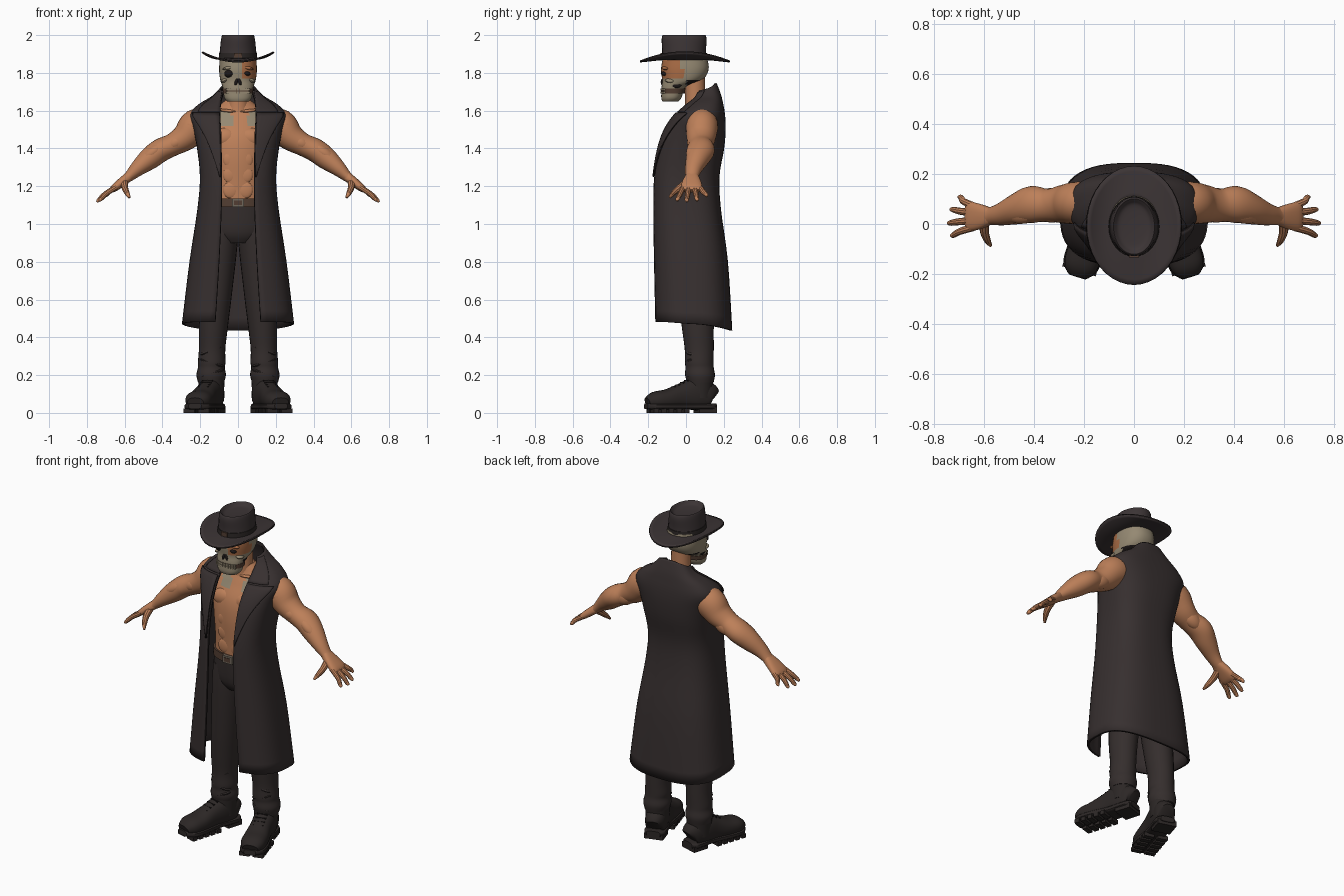
import bpy, bmesh, math
from mathutils import Vector, Matrix

if "Cube" in bpy.data.objects:
    bpy.data.objects.remove(bpy.data.objects["Cube"])

def material(name, *rgb):
    m = bpy.data.materials.new(name)
    m.use_nodes = True
    m.diffuse_color = (*rgb, 1)
    m.node_tree.nodes["Principled BSDF"].inputs["Base Color"].default_value = (*rgb, 1)
    return m

COAT = material("charcoal coat", .038, .029, .029)
HAT = material("charcoal felt", .044, .034, .035)
CLOTH = material("dark trousers", .035, .027, .026)
BOOT = material("black leather", .025, .02, .019)
SKIN = material("tan skin", .51, .215, .1)
SCAR = material("raw skin", .4, .15, .06)
BONE = material("old bone", .3, .25, .17)
DARK = material("near black", .012, .009, .009)
BELT = material("brown leather", .085, .048, .032)
METAL = material("dull metal", .16, .135, .105)
made = []

def finish(name, bm, *mats, rule=None):
    bmesh.ops.recalc_face_normals(bm, faces=bm.faces)
    if rule:
        for f in bm.faces:
            f.material_index = int(rule(f.calc_center_median()))
    me = bpy.data.meshes.new(name)
    bm.to_mesh(me)
    bm.free()
    ob = bpy.data.objects.new(name, me)
    bpy.context.collection.objects.link(ob)
    for m in mats:
        me.materials.append(m)
    made.append(ob)
    return ob

def thicken(ob, thickness):
    mod = ob.modifiers.new("thickness", 'SOLIDIFY')
    mod.thickness, mod.offset, mod.material_offset_rim = thickness, 0, 1

def sample(rows, v):
    """Smooth value between rows, v counted in rows."""
    i = min(int(v), len(rows) - 2)
    t = v - i
    a, b = rows[i], rows[i + 1]
    p, q = rows[max(i - 1, 0)], rows[min(i + 2, len(rows) - 1)]
    return [.5 * (2 * y + (z - x) * t + (2 * x - 5 * y + 4 * z - w) * t * t
                  + (3 * y - x - 3 * z + w) * t ** 3) for x, y, z, w in zip(p, a, b, q)]

def power(c, e):
    return math.copysign(abs(c) ** e, c)

def skin_grid(bm, grid, close):
    vs = [[bm.verts.new(p) for p in ring] for ring in grid]
    for r0, r1 in zip(vs, vs[1:]):
        for k in range(len(r0) - (not close)):
            j = (k + 1) % len(r0)
            bm.faces.new((r0[k], r0[j], r1[j], r1[k]))
    return vs

def loft(name, rows, *mats, n=24, steps=4, ref=None, e=1, rule=None, side=1, turn=None):
    """Rows are x, y, z, radius a, radius b. Rings lie flat, or follow the path if ref is given."""
    total = (len(rows) - 1) * steps
    pts = [sample(rows, i / steps) for i in range(total + 1)]
    grid = []
    for i, (x, y, z, a, b) in enumerate(pts):
        u, w = Vector((1, 0, 0)), Vector((0, 1, 0))
        if ref:
            t = Vector(pts[min(i + 1, total)][:3]) - Vector(pts[max(i - 1, 0)][:3])
            u = Vector(ref)
            u = (u - t * (u.dot(t) / t.dot(t))).normalized()
            w = t.normalized().cross(u)
        ring = []
        for k in range(n):
            g = math.tau * k / n
            p = Vector((x, y, z)) + u * a * power(math.cos(g), e) + w * b * power(math.sin(g), e)
            p = turn @ p if turn else p
            ring.append((p.x * side, p.y, p.z))
        grid.append(ring)
    bm = bmesh.new()
    vs = skin_grid(bm, grid, True)
    bm.faces.new(vs[0])
    bm.faces.new(vs[-1])
    return finish(name, bm, *mats, rule=rule)

def ball(name, loc, size, mat, tilt=0):
    bm = bmesh.new()
    m = Matrix.Translation(loc) @ Matrix.Rotation(tilt, 4, 'Y') @ Matrix.Diagonal((*size, 1))
    bmesh.ops.create_uvsphere(bm, u_segments=16, v_segments=10, radius=1, matrix=m)
    return finish(name, bm, mat)

def box(name, loc, size, mat, turn=Matrix()):
    bm = bmesh.new()
    bmesh.ops.create_cube(bm, size=1, matrix=turn @ Matrix.Translation(loc) @ Matrix.Diagonal((*size, 1)))
    return finish(name, bm, mat)

# Hat: crown with a shallow dented top, band, curled brim
HY = -.01
loft("hat_crown", [(0, HY, 1.87, .1, .118), (0, HY, 1.92, .096, .116), (0, HY, 1.975, .09, .119),
                   (0, HY, 2.0, .084, .113), (0, HY, 1.995, .077, .104), (0, HY, 1.982, .06, .085),
                   (0, HY, 1.978, .02, .03)], HAT, n=32)
loft("hat_band", [(0, HY, 1.875, .102, .121), (0, HY, 1.905, .1, .12)], BOOT, n=32, steps=1)
box("hat_badge", (0, HY - .121, 1.893), (.04, .008, .025), BELT)
bm = bmesh.new()
brim = []
for i in range(7):
    r = i / 6
    brim.append([((.09 + .1 * r) * math.sin(g), -.006 - (.11 + .128 * r) * math.cos(g),
                  1.874 + .036 * r * r * math.sin(g) ** 2 - .014 * r * math.cos(g) ** 2)
                 for g in [math.tau * k / 40 for k in range(40)]])
skin_grid(bm, brim, True)
thicken(finish("hat_brim", bm, HAT, DARK), .01)

# Head: skull with living skin over one eye and a dark hollow underneath
def skull_colour(c):
    if c.z < 1.764 and c.y > .0:
        return 2
    return c.x > .025 and c.z > 1.768 and c.y < -.02

loft("skull", [(0, -.083, 1.648, .056, .042), (0, -.077, 1.67, .073, .054), (0, -.065, 1.725, .081, .064),
               (0, -.02, 1.762, .094, .106), (0, -.006, 1.82, .1, .126), (0, -.006, 1.89, .095, .115)],
     BONE, SCAR, DARK, n=36, steps=6, e=.88, rule=skull_colour)
ball("right_eye_socket", (-.046, -.112, 1.797), (.027, .02, .021), DARK, -.25)
ball("left_eye_socket", (.046, -.112, 1.797), (.02, .018, .012), DARK, .25)
for s, name in ((1, "left"), (-1, "right")):
    ball(name + "_cheekbone", (.07 * s, -.083, 1.76), (.022, .028, .011), BONE, .3 * s)
    ball(name + "_brow", (.046 * s, -.107, 1.827), (.036, .02, .01), SCAR if s > 0 else BONE, .2 * s)
    ball(name + "_nostril", (.009 * s, -.121, 1.752), (.009, .013, .021), DARK, -.3 * s)
    ball(name + "_jaw_hollow", (.078 * s, -.05, 1.735), (.008, .026, .015), DARK)
loft("mouth_gap", [(0, -.069, 1.691, .08, .0625), (0, -.067, 1.717, .0815, .0645)], BELT, n=36, steps=1, e=.88)
for row in (1.697, 1.711):
    for k in range(9):
        g = (k - 4) * .19
        box("tooth", (.08 * power(math.sin(g), .88), -.068 - .063 * power(math.cos(g), .88), row),
            (.014, .01, .011), BONE)

# Torso
loft("neck", [(0, .05, 1.52, .075, .07), (0, .05, 1.62, .058, .055), (0, .045, 1.79, .056, .055)], SKIN)
loft("torso", [(0, .02, 1.08, .155, .1), (0, .02, 1.2, .15, .105), (0, .03, 1.35, .165, .12),
               (0, .05, 1.46, .185, .125), (0, .075, 1.55, .185, .105), (0, .08, 1.61, .12, .08),
               (0, .06, 1.66, .06, .05)], SKIN, BONE, n=48, steps=8,
     rule=lambda c: (-.1 < c.x < -.032 or .052 < c.x < .1) and 1.515 < c.z < 1.602 and c.y < .05)
for s in (1, -1):
    ball("pectoral", (.068 * s, -.03, 1.455), (.074, .045, .056), SKIN, .15 * s)
    ball("collarbone", (.06 * s, .002, 1.6), (.06, .014, .008), SKIN, -.12 * s)
    for z in (1.18, 1.26, 1.34):
        ball("abdominal", (.038 * s, -.075, z), (.042, .0115, .044), SKIN)

# Belt and trousers
loft("pelvis", [(0, .035, .9, .1, .08), (0, .035, .96, .165, .11), (0, .025, 1.11, .16, .108)], CLOTH)
loft("belt", [(0, .022, 1.09, .165, .115), (0, .022, 1.135, .163, .115)], BELT, n=32, steps=1)
box("buckle", (0, -.097, 1.113), (.065, .014, .044), METAL)
box("buckle_centre", (0, -.104, 1.113), (.04, .006, .024), BELT)

def leg(s, side):
    loft(side + "_trouser_leg",
         [(.085, .04, 1.04, .085, .1), (.092, .045, .9, .09, .105), (.115, .055, .62, .082, .095),
          (.13, .062, .46, .077, .085), (.137, .07, .34, .07, .077), (.139, .07, .27, .073, .076),
          (.141, .072, .24, .071, .075), (.142, .074, .2, .078, .079), (.143, .076, .16, .068, .07)],
         CLOTH, side=s)
    # Creases slanting across the shin
    for z, tilt in ((.33, .35), (.265, -.3), (.21, .3)):
        ball(side + "_trouser_crease", (.139 * s, .037, z), (.067, .042, .016), CLOTH, tilt * s)
    # Boot, toe turned outward about the ankle
    ankle = Vector((.14, .075, 0))
    turn = Matrix.Translation(ankle) @ Matrix.Rotation(math.radians(17), 4, 'Z')
    flip = Matrix.Diagonal((s, 1, 1, 1)) @ turn
    loft(side + "_boot", [(0, .068, .08, .035, .045), (0, .052, .088, .056, .07), (0, -.02, .1, .064, .088),
                          (0, -.1, .088, .062, .07), (0, -.18, .072, .07, .054), (0, -.25, .064, .068, .048),
                          (0, -.29, .052, .045, .03)], BOOT, ref=(1, 0, 0), e=.85, side=s, turn=turn)
    loft(side + "_boot_shaft", [(0, -.003, .08, .065, .068), (0, -.003, .14, .068, .071),
                                (0, -.003, .195, .07, .073), (0, -.003, .205, .064, .068)],
         BOOT, side=s, turn=turn)
    loft(side + "_sole", [(0, .08, .034, .04, .017), (0, .045, .034, .062, .017), (0, -.07, .034, .058, .017),
                          (0, -.19, .034, .074, .017), (0, -.26, .034, .07, .017), (0, -.3, .036, .035, .015)],
         BOOT, ref=(1, 0, 0), e=.5, side=s, turn=turn)
    box(side + "_heel", (0, .028, .016), (.11, .095, .032), BOOT, flip)
    for k in range(5):
        for x in (-.04, .04):
            box("tread", (x, -.095 - k * .042, .012), (.06, .028, .024), BOOT, flip)
    for k in range(4):
        box("lace", (0, -.075 - k * .024, .17 - k * .012), (.06, .008, .01), DARK, flip)

# Arms and hands
def arm(s, side):
    loft(side + "_arm",
         [(.14, .09, 1.54, .07, .07), (.22, .085, 1.52, .085, .09), (.28, .08, 1.46, .078, .073),
          (.345, .075, 1.42, .066, .06), (.41, .078, 1.39, .074, .062), (.47, .06, 1.345, .062, .058),
          (.53, .04, 1.295, .046, .042), (.575, .032, 1.253, .036, .028), (.6, .03, 1.235, .04, .024)],
         SKIN, ref=(0, 1, 0), side=s)
    ball(side + "_deltoid", (.245 * s, .08, 1.52), (.065, .08, .058), SKIN, .7 * s)
    ball(side + "_biceps", (.33 * s, .055, 1.43), (.07, .05, .043), SKIN, .5 * s)
    ball(side + "_triceps", (.33 * s, .105, 1.412), (.075, .04, .045), SKIN, .5 * s)
    ball(side + "_forearm_muscle", (.455 * s, .045, 1.375), (.085, .045, .036), SKIN, .65 * s)
    loft(side + "_palm", [(.575, .032, 1.253, .034, .026), (.615, .03, 1.222, .05, .024),
                          (.655, .03, 1.19, .058, .02), (.672, .03, 1.175, .05, .012)], SKIN, ref=(0, 1, 0), e=.8, side=s)
    for y, x1, y1, z1 in ((.073, .705, .107, 1.145), (.045, .737, .058, 1.122),
                          (.014, .747, .004, 1.117), (-.014, .735, -.045, 1.122)):
        loft(side + "_finger", [(.645, y, 1.195, .015, .015), ((.66 + x1) / 2, (y + y1) / 2, (1.2 + z1) / 2, .014, .014),
                                (x1 - .01, y1, z1 + .01, .011, .011), (x1, y1, z1, .005, .005)],
             SKIN, n=10, ref=(0, 1, 0), side=s)
    loft(side + "_thumb", [(.6, .01, 1.225, .02, .02), (.6, -.03, 1.195, .018, .018), (.588, -.065, 1.165, .014, .014),
                           (.574, -.087, 1.14, .006, .006)], SKIN, n=10, ref=(1, 0, 0), side=s)

for s, side in ((1, "left"), (-1, "right")):
    leg(s, side)
    arm(s, side)

# Long sleeveless coat: z, half width, front y, back y, opening half width, lift at back
COAT_ROWS = [(.482, .29, -.162, .238, .12, -.045), (.8, .25, -.168, .215, .1, 0), (1.08, .208, -.172, .178, .088, 0),
             (1.25, .195, -.168, .17, .086, 0), (1.4, .21, -.142, .195, .088, 0), (1.5, .23, -.105, .203, .09, 0),
             (1.575, .25, -.054, .2, .094, 0), (1.625, .205, 0, .19, .092, .01), (1.665, .135, .045, .178, .086, .02),
             (1.7, .09, .06, .155, .076, .045)]

def coat_point(v, u, out=0):
    z, w, front, back, gap, lift = sample(COAT_ROWS, v)
    e = .72
    start = math.asin(min(gap / w, .95) ** (1 / e))
    g = start + (math.tau - 2 * start) * u
    c = math.cos(g)
    return ((w + out) * power(math.sin(g), e),
            (front + back) / 2 - ((back - front) / 2 + out) * power(c, e), z + lift * ((1 - c) / 2) ** 2)

bm = bmesh.new()
skin_grid(bm, [[coat_point(i / 4, k / 48) for k in range(49)] for i in range(4 * 9 + 1)], False)
thicken(finish("coat", bm, COAT, DARK), .014)

# Folded lapels with a notch below the collar
for side in ("left", "right"):
    for part, v0, v1, w0, w1, out in (("lapel", 3, 6.2, .005, .15, .013), ("collar", 6.3, 8.8, .11, .14, .009)):
        bm = bmesh.new()
        grid = []
        for i in range(11):
            t = i / 10
            us = [(w0 + (w1 - w0) * t) * k / 8 for k in range(9)]
            grid.append([coat_point(v0 + (v1 - v0) * t, u if side == "left" else 1 - u, out) for u in us])
        skin_grid(bm, grid, False)
        thicken(finish(side + "_" + part, bm, COAT, DARK), .008)

# Smooth shading with sharp edges kept
bpy.ops.object.select_all(action='DESELECT')
for ob in made:
    ob.select_set(True)
bpy.context.view_layer.objects.active = made[0]
bpy.ops.object.shade_smooth_by_angle(angle=math.radians(35))
